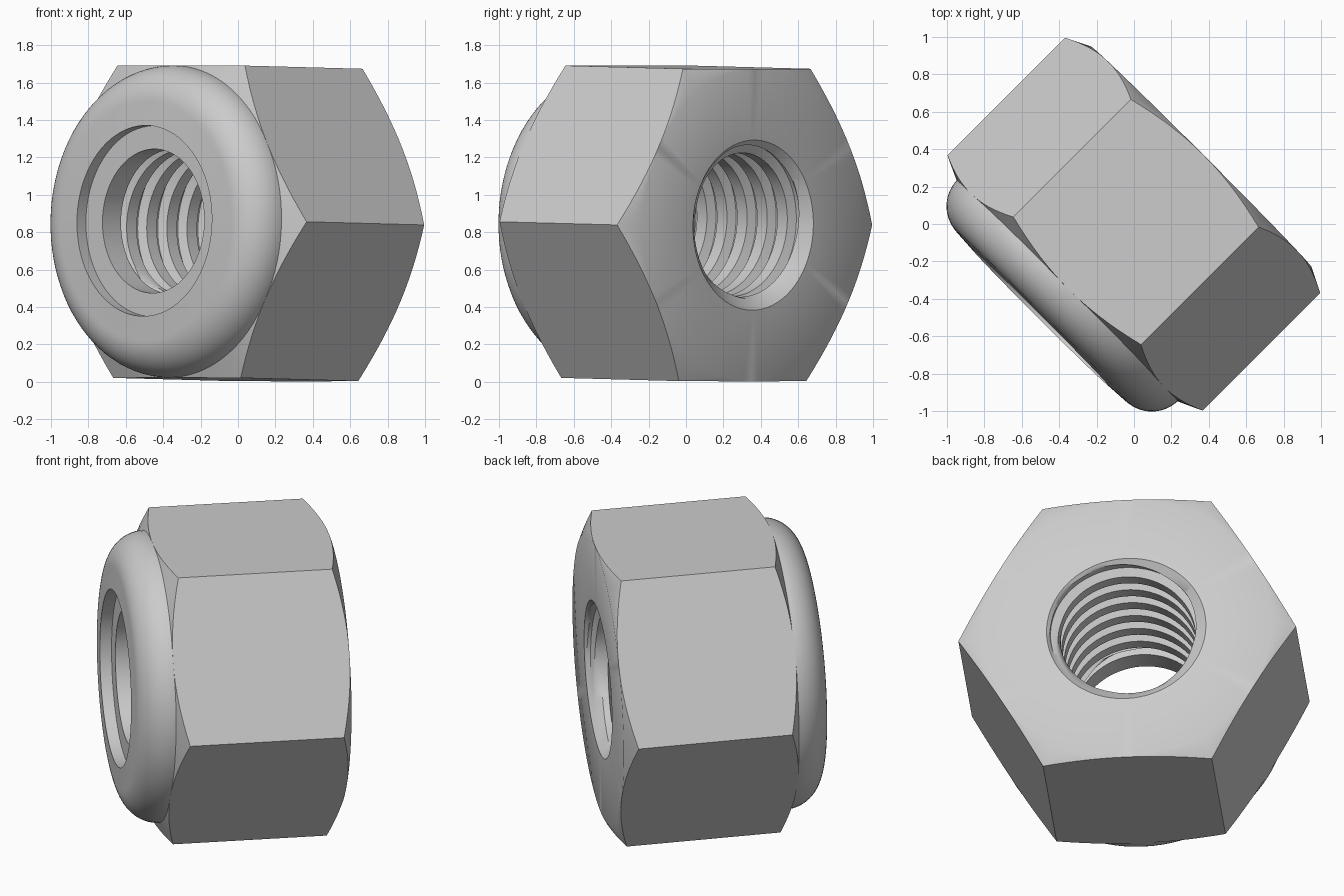
import bpy, bmesh, math
from mathutils import Matrix, Vector

old = bpy.data.objects.get("Cube")
if old:
    bpy.data.objects.remove(old, do_unlink=True)

SEGMENTS = 96
APOTHEM = 0.835                # half the width across flats
BACK, SHOULDER = -0.508, 0.51  # ends of the hexagonal body along the axis
RIM, LIP, INSERT = 0.455, 0.51, 0.385
INSERT_BACK = 0.5

# Lying nut: local z is the bore axis, pointing front-right and slightly up
axis = Vector((-1, -1, 0.027)).normalized()
side = Vector((1, -1, 0)).normalized()
up = axis.cross(side)
frame = Matrix((side, up, axis)).transposed().to_4x4()
frame.translation = (0, 0, 0.847)

steel = bpy.data.materials.new("light grey metal")
steel.use_nodes = True
grey = (0.6, 0.6, 0.6, 1)
steel.diffuse_color = grey
steel.node_tree.nodes["Principled BSDF"].inputs["Base Color"].default_value = grey


def sweep(name, rows, place):
    """Skin of revolution; place(row, angle) gives radius and axial position."""
    bm = bmesh.new()
    grid = []
    for row in rows:
        ring = []
        for j in range(SEGMENTS + 1):
            a = math.tau * j / SEGMENTS
            r, s = place(row, a)
            ring.append(bm.verts.new((r * math.cos(a), r * math.sin(a), s)))
        grid.append(ring)
    for low, high in zip(grid, grid[1:]):
        for j in range(SEGMENTS):
            bm.faces.new((low[j], low[j + 1], high[j + 1], high[j]))
    bmesh.ops.remove_doubles(bm, verts=bm.verts, dist=0.0001)
    bm.transform(frame)
    mesh = bpy.data.meshes.new(name)
    bm.to_mesh(mesh)
    bm.free()
    mesh.materials.append(steel)
    obj = bpy.data.objects.new(name, mesh)
    bpy.context.collection.objects.link(obj)
    bpy.ops.object.select_all(action='DESELECT')
    obj.select_set(True)
    bpy.context.view_layer.objects.active = obj
    bpy.ops.object.shade_smooth_by_angle(angle=math.radians(35))


def lathe(name, profile):
    sweep(name, profile, lambda point, a: point)


# Hexagonal body with conical chamfers cutting arcs into the flats
def hex_point(row, a):
    corner = APOTHEM / math.cos(a % (math.pi / 3) - math.pi / 6)
    chamfer = (corner - APOTHEM) * 0.5
    return {
        "bore rim": (RIM, BACK),
        "back circle": (APOTHEM, BACK),
        "back edge": (corner, BACK + chamfer),
        "front edge": (corner, SHOULDER - chamfer),
        "front circle": (APOTHEM - 0.01, SHOULDER),
    }[row]


sweep("hex_body", ["bore rim", "back circle", "back edge", "front edge", "front circle"], hex_point)

# Rounded collar that ends in a flat lip
ROUND, CENTRE = 0.2, 0.5
arc = [(APOTHEM - ROUND + ROUND * math.cos(t), CENTRE + ROUND * math.sin(t))
       for t in (math.pi / 2 * i / 14 for i in range(15))]
lathe("collar", arc + [(LIP, 0.708), (LIP, 0.64)])

# Locking ring recessed behind the lip
lathe("locking_insert", [(LIP, 0.64), (INSERT, 0.64), (INSERT, INSERT_BACK), (RIM, INSERT_BACK)])

# Helical thread, opened out by a countersink at both ends
PITCH, DEPTH = 0.152, 0.05
tooth = [(0, 0), (0.25, 0), (0.5, 0), (0.56, 0.5), (0.62, 1), (0.75, 1), (0.88, 1), (0.94, 0.5)]
rows = [((turn + t) * PITCH, d) for turn in range(-5, 5) for t, d in tooth]


def thread_point(row, a):
    s = min(max(row[0] + PITCH * a / math.tau, BACK), INSERT_BACK)
    radius = INSERT + DEPTH * row[1]
    sink = RIM - 1.2 * (s - BACK)
    relief = RIM - 2.5 * (INSERT_BACK - s)
    return max(radius, sink, relief), s


sweep("bore_thread", rows[::-1], thread_point)
